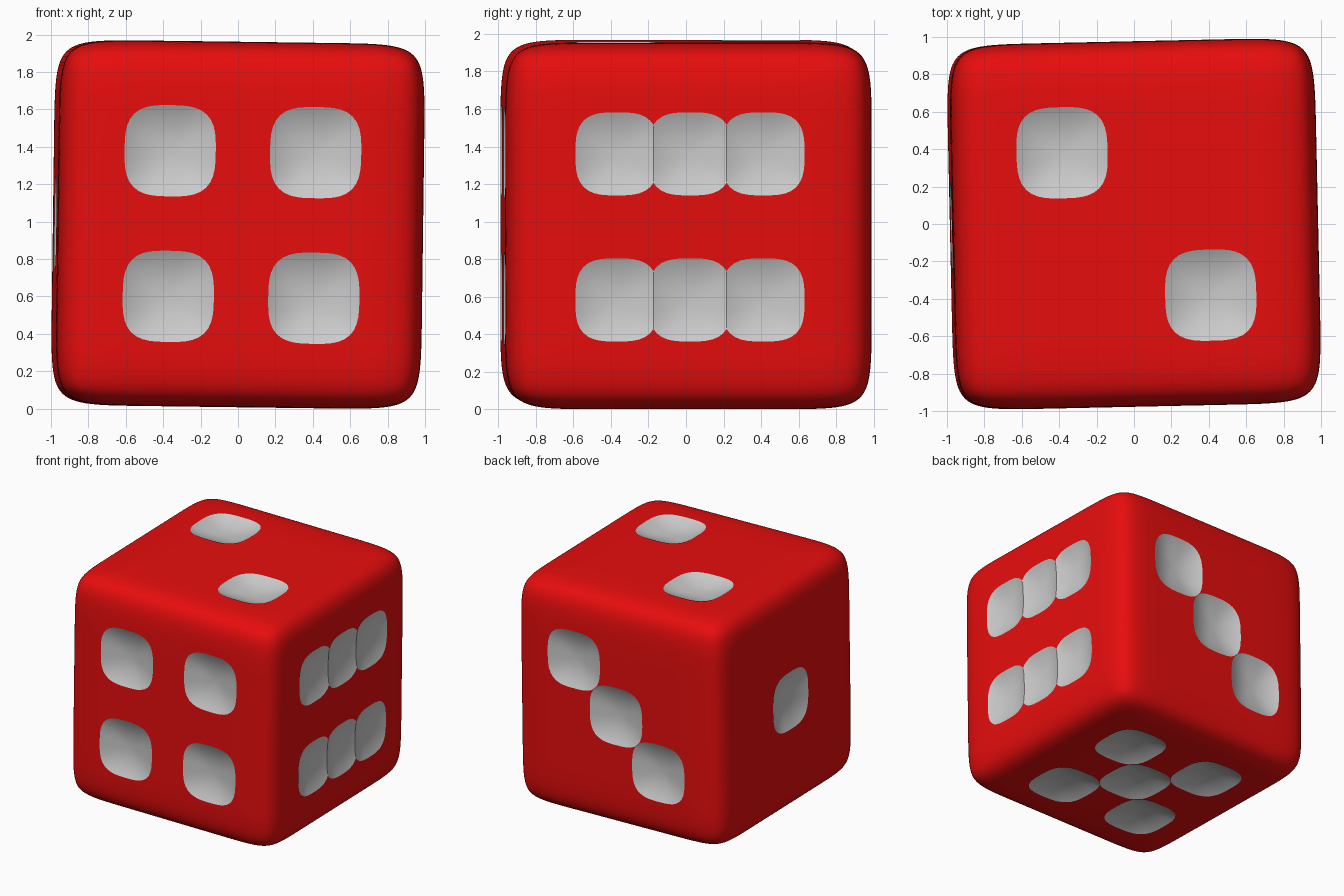
import bpy, bmesh, math
from mathutils import Matrix, Vector

if "Cube" in bpy.data.objects:
    bpy.data.objects.remove(bpy.data.objects["Cube"])

H = 0.977        # half size of the body
PITCH = 0.39     # spacing of the pips


def material(name, color):
    m = bpy.data.materials.new(name)
    m.diffuse_color = color
    m.use_nodes = True
    m.node_tree.nodes["Principled BSDF"].inputs["Base Color"].default_value = m.diffuse_color
    return m


mats = [material("red", (0.8, 0.004, 0.004, 1)), material("pip_grey", (0.8, 0.8, 0.8, 1))]


def make_object(name, bm):
    me = bpy.data.meshes.new(name)
    bm.to_mesh(me)
    bm.free()
    for m in mats:
        me.materials.append(m)
    ob = bpy.data.objects.new(name, me)
    bpy.context.collection.objects.link(ob)
    return ob


def apply_modifier(ob, mod):
    bpy.context.view_layer.objects.active = ob
    bpy.ops.object.modifier_apply(modifier=mod.name)


# Body: cube with support loops, subdivided so the edges round off
bm = bmesh.new()
bmesh.ops.create_cube(bm, size=2 * H)
for axis in range(3):
    for side in (-1, 1):
        n = Vector((0, 0, 0))
        n[axis] = 1
        bmesh.ops.bisect_plane(bm, geom=bm.verts[:] + bm.edges[:] + bm.faces[:],
                               plane_co=n * side * 0.62 * H, plane_no=n)
die = make_object("die_body", bm)
sub = die.modifiers.new("round", 'SUBSURF')
sub.levels = 4
apply_modifier(die, sub)


# Pip cutter: shallow bowl with a squarish outline, open side along +z
def bowl(radius, depth, power=3.1, seg=48, rings=12):
    bm = bmesh.new()
    loops = []
    for k in range(1, rings + 1):
        s = 1.25 * k / rings
        loop = []
        for i in range(seg):
            c, d = math.cos(math.tau * i / seg), math.sin(math.tau * i / seg)
            r = radius * s * (abs(c) ** power + abs(d) ** power) ** (-1 / power)
            loop.append(bm.verts.new((r * c, r * d, depth * (s ** 2.2 - 1))))
        loops.append(loop)
    bottom = bm.verts.new((0, 0, -depth))
    for i in range(seg):
        j = (i + 1) % seg
        bm.faces.new((bottom, loops[0][j], loops[0][i]))
        for a, b in zip(loops, loops[1:]):
            bm.faces.new((a[i], a[j], b[j], b[i]))
    bm.faces.new(loops[-1])
    bmesh.ops.recalc_face_normals(bm, faces=bm.faces[:])
    for f in bm.faces:
        f.material_index = 1
    return make_object("pip_cutter", bm)


# Each side: normal, horizontal axis, pip spots, pip radius, pip depth
corners = [(u, v) for u in (-1, 1) for v in (-1, 1)]
sides = [
    ((0, -1, 0), (1, 0, 0), corners, 0.245, 0.06),
    ((1, 0, 0), (0, 1, 0), corners + [(0, 1), (0, -1)], 0.2225, 0.045),
    ((0, 0, 1), (1, 0, 0), [(-1, 1), (1, -1)], 0.245, 0.06),
    ((0, 1, 0), (-1, 0, 0), [(-1, 1), (0, 0), (1, -1)], 0.245, 0.06),
    ((-1, 0, 0), (0, -1, 0), [(0, 0)], 0.245, 0.06),
    ((0, 0, -1), (1, 0, 0), corners + [(0, 0)], 0.245, 0.06),
]
for normal, across, spots, radius, depth in sides:
    n, u = Vector(normal), Vector(across)
    v = n.cross(u)
    rot = Matrix((u, v, n)).transposed().to_4x4()
    for a, b in spots:
        cutter = bowl(radius, depth)
        cutter.hide_render = True
        cutter.data.transform(Matrix.Translation(n * H + (u * a + v * b) * PITCH) @ rot)
        cut = die.modifiers.new("pip", 'BOOLEAN')
        cut.operation = 'DIFFERENCE'
        cut.solver = 'EXACT'
        cut.object = cutter
        apply_modifier(die, cut)
        bpy.data.objects.remove(cutter)

# Slight tilt of the whole die, then rest it on the ground
die.data.transform(Matrix.Rotation(math.radians(1.25), 4, 'Z') @ Matrix.Rotation(math.radians(0.75), 4, 'Y'))
low = min(v.co.z for v in die.data.vertices)
die.data.transform(Matrix.Translation((0, 0, -low)))

die.select_set(True)
bpy.context.view_layer.objects.active = die
bpy.ops.object.shade_smooth_by_angle(angle=math.radians(14))
